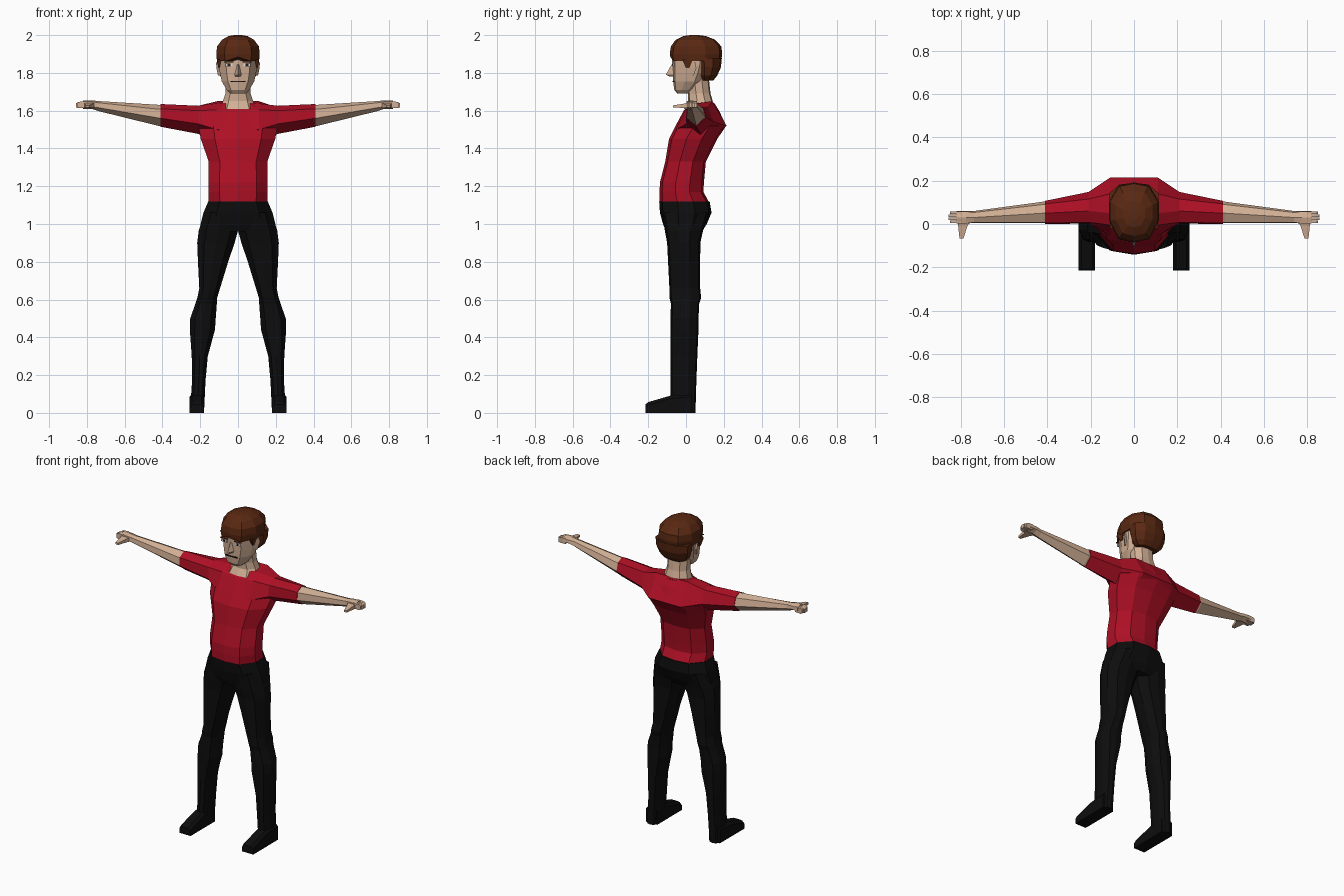
import bpy, bmesh


def material(name, rgb):
    m = bpy.data.materials.new(name)
    m.diffuse_color = (*rgb, 1)
    return m


SKIN = material("skin", (0.64, 0.43, 0.30))
RED = material("red_cloth", (0.42, 0.005, 0.018))
BLACK = material("black_cloth", (0.004, 0.004, 0.004))
HAIR = material("brown_hair", (0.10, 0.021, 0.006))
WHITE = material("eye_white", (0.75, 0.72, 0.68))
DARK = material("dark_line", (0.02, 0.01, 0.008))


def loft(name, rings, mat):
    """Skin a closed surface through rings with equal point counts."""
    bm = bmesh.new()
    vs = [[bm.verts.new(p) for p in r] for r in rings]
    n = len(vs[0])
    for a, b in zip(vs, vs[1:]):
        for i in range(n):
            j = (i + 1) % n
            bm.faces.new((a[i], a[j], b[j], b[i]))
    bm.faces.new(vs[0])
    bm.faces.new(vs[-1])
    bmesh.ops.recalc_face_normals(bm, faces=bm.faces)
    me = bpy.data.meshes.new(name)
    bm.to_mesh(me)
    bm.free()
    me.materials.append(mat)
    ob = bpy.data.objects.new(name, me)
    bpy.context.collection.objects.link(ob)
    return ob


def ring(z, w, f, b, cx=0):
    """Ten sided level section: half width w, front y f, back y b."""
    d = b - f
    half = [(0.62 * w, f + 0.06 * d), (w, f + 0.36 * d),
            (w, f + 0.68 * d), (0.6 * w, b - 0.05 * d)]
    pts = [(0, f)] + half + [(0, b)] + [(-x, y) for x, y in reversed(half)]
    return [(cx + x, y, z) for x, y in pts]


def box(name, x0, x1, y0, y1, z0, z1, mat):
    return loft(name, [[(x0, y0, z), (x1, y0, z), (x1, y1, z), (x0, y1, z)]
                       for z in (z0, z1)], mat)


def arm_ring(x, pts):
    return [(x, y, z) for y, z in pts]


# Shirt body
loft("shirt_body", [ring(*r) for r in (
    (1.115, 0.155, -0.14, 0.122), (1.17, 0.157, -0.14, 0.092),
    (1.22, 0.157, -0.138, 0.095), (1.33, 0.155, -0.11, 0.105),
    (1.45, 0.197, -0.09, 0.165), (1.52, 0.21, -0.055, 0.213),
    (1.60, 0.17, -0.012, 0.175), (1.64, 0.10, 0.02, 0.15))], RED)

# Shoulder yoke and sleeves in one piece
mid = [(-0.005, 1.605), (0.05, 1.638), (0.14, 1.65),
       (0.215, 1.52), (0.09, 1.42), (-0.055, 1.50)]
shoulder = [(0.008, 1.60), (0.06, 1.626), (0.115, 1.617),
            (0.148, 1.54), (0.075, 1.477), (0.002, 1.53)]
cuff = [(0.004, 1.61), (0.05, 1.635), (0.093, 1.615),
        (0.107, 1.565), (0.055, 1.515), (0.0, 1.56)]
half = [(0.11, mid), (0.21, shoulder), (0.41, cuff)]
loft("shoulders_and_sleeves",
     [arm_ring(-x, p) for x, p in reversed(half)] + [arm_ring(x, p) for x, p in half], RED)

wrist = [(0.008, 1.642), (0.03, 1.651), (0.053, 1.643),
         (0.06, 1.62), (0.033, 1.598), (0.005, 1.616)]
knuckle = [(0.002, 1.648), (0.03, 1.655), (0.058, 1.646),
           (0.06, 1.626), (0.03, 1.61), (0.002, 1.62)]
inner_cuff = [(0.05 + (y - 0.05) * 0.93, 1.577 + (z - 1.577) * 0.93) for y, z in cuff]

for s, side in ((-1, "right"), (1, "left")):
    # Forearm and palm
    loft(side + "_forearm", [arm_ring(s * x, p) for x, p in (
        (0.38, inner_cuff), (0.42, inner_cuff), (0.74, wrist),
        (0.775, knuckle), (0.82, knuckle))], SKIN)
    # Fingers
    for i in range(4):
        y = 0.004 + i * 0.0138
        tip = 0.862 - 0.008 * abs(i - 1.5)
        loft(f"{side}_finger_{i + 1}", [
            [(s * x, a, b) for a, b in ((y, lo), (y + 0.0125, lo), (y + 0.0125, hi), (y, hi))]
            for x, lo, hi in ((0.80, 1.615, 1.65), (0.84, 1.613, 1.647), (tip, 1.618, 1.64))], SKIN)
    # Thumb
    loft(side + "_thumb", [
        [(s * a, y, b) for a, b in ((x0, z0), (x1, z0), (x1, z1), (x0, z1))]
        for y, x0, x1, z0, z1 in ((0.02, 0.755, 0.815, 1.615, 1.645),
                                  (-0.01, 0.77, 0.812, 1.615, 1.637),
                                  (-0.068, 0.788, 0.806, 1.616, 1.628))], SKIN)
    # Trouser leg: height, inner x, outer x, front, back
    loft(side + "_leg", [ring(z, (o - i) / 2, f, b, s * (i + o) / 2)
                         for z, i, o, f, b in (
        (0.0, 0.18, 0.255, -0.08, 0.05), (0.17, 0.172, 0.243, -0.083, 0.055),
        (0.30, 0.16, 0.245, -0.083, 0.06), (0.44, 0.122, 0.255, -0.083, 0.066),
        (0.50, 0.118, 0.253, -0.082, 0.066), (0.58, 0.112, 0.225, -0.08, 0.07),
        (0.61, 0.11, 0.215, -0.088, 0.08), (0.66, 0.095, 0.205, -0.088, 0.075),
        (0.80, 0.052, 0.212, -0.095, 0.075), (0.90, 0.018, 0.216, -0.10, 0.076),
        (0.965, 0.0, 0.208, -0.112, 0.09), (1.06, 0.0, 0.175, -0.125, 0.12))], BLACK)
    # Shoe
    loft(side + "_shoe", [
        [(s * a, y, b) for a, b in ((0.18, 0), (0.257, 0), (0.257, h - 0.015),
                                    (0.243, h), (0.194, h), (0.18, h - 0.015))]
        for y, h in ((0.03, 0.10), (-0.08, 0.092), (-0.20, 0.057), (-0.215, 0.045))], BLACK)

# Hips
loft("hips", [ring(*r) for r in (
    (0.96, 0.203, -0.105, 0.085), (1.00, 0.198, -0.122, 0.11),
    (1.06, 0.183, -0.138, 0.135), (1.12, 0.157, -0.142, 0.125))], BLACK)

# Neck
loft("neck", [ring(*r) for r in (
    (1.61, 0.096, -0.01, 0.135), (1.65, 0.08, 0.012, 0.142),
    (1.69, 0.067, 0.01, 0.13), (1.78, 0.067, 0.0, 0.12))], SKIN)

# Head
loft("head", [ring(*r) for r in (
    (1.69, 0.04, -0.045, 0.02), (1.71, 0.06, -0.062, 0.05),
    (1.755, 0.086, -0.068, 0.10), (1.80, 0.096, -0.07, 0.125),
    (1.84, 0.102, -0.071, 0.14), (1.90, 0.105, -0.075, 0.15),
    (1.95, 0.09, -0.05, 0.13))], SKIN)

# Nose
loft("nose", [[(-w, -0.062, z), (0, tip, z), (w, -0.062, z)] for z, w, tip in (
    (1.78, 0.016, -0.085), (1.79, 0.02, -0.107), (1.845, 0.009, -0.076))], SKIN)

# Hair cap with a raised fringe at the centre and back
cap = [ring(*r) for r in (
    (1.862, 0.111, -0.083, 0.185), (1.90, 0.115, -0.086, 0.192),
    (1.94, 0.111, -0.08, 0.187), (1.975, 0.085, -0.055, 0.155),
    (1.995, 0.05, -0.015, 0.105), (2.0, 0.02, 0.02, 0.065))]
cap[0][0] = (0, -0.083, 1.885)
loft("hair_cap", cap, HAIR)
loft("hair_back", [ring(*r) for r in (
    (1.76, 0.07, 0.07, 0.145), (1.785, 0.095, 0.058, 0.165),
    (1.83, 0.109, 0.05, 0.185), (1.88, 0.113, 0.04, 0.19))], HAIR)

for s, side in ((-1, "right"), (1, "left")):
    # Ear and sideburn
    loft(side + "_ear", [[(s * x, y0, z), (s * (x + 0.018), y1, z), (s * x, y1, z)]
                         for x, y0, y1, z in ((0.088, 0.02, 0.04, 1.785),
                                              (0.096, 0.015, 0.055, 1.825),
                                              (0.098, 0.02, 0.05, 1.855))], SKIN)
    loft(side + "_sideburn", [[(s * 0.09, y0, z), (s * x, y0, z), (s * x, y1, z), (s * 0.09, y1, z)]
                              for z, x, y0, y1 in ((1.825, 0.104, 0.0, 0.018),
                                                   (1.87, 0.111, -0.02, 0.035))], HAIR)
    # Eye, pupil and brow plates
    for part, cx, w, y, z0, z1, mat in (
            ("eye", 0.048, 0.019, -0.0715, 1.835, 1.851, WHITE),
            ("pupil", 0.048, 0.007, -0.073, 1.836, 1.850, DARK),
            ("brow", 0.048, 0.024, -0.0745, 1.856, 1.861, HAIR)):
        box(f"{side}_{part}", s * cx - w, s * cx + w, y, y + 0.009, z0, z1, mat)

# Mouth
box("mouth", -0.04, 0.04, -0.0705, -0.0615, 1.752, 1.758, DARK)
